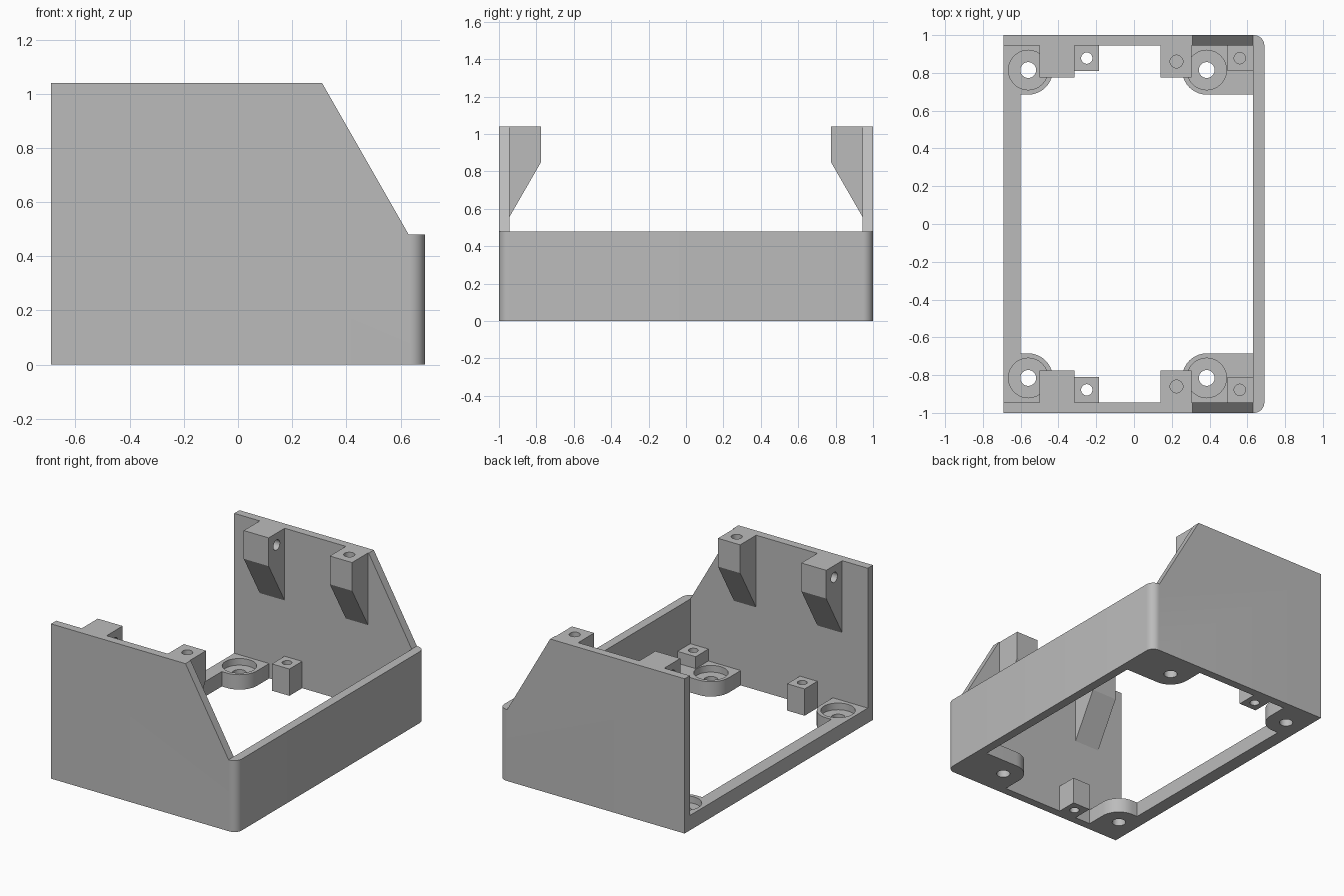
import bpy, bmesh, math

if "Cube" in bpy.data.objects:
    bpy.data.objects.remove(bpy.data.objects["Cube"])

grey = bpy.data.materials.new("plain grey")
grey.diffuse_color = (0.5, 0.5, 0.5, 1)
grey.use_nodes = True
grey.node_tree.nodes["Principled BSDF"].inputs["Base Color"].default_value = grey.diffuse_color


def arc(cx, cy, r, a0, a1, n):
    return [(cx + r * math.cos(math.radians(a0 + (a1 - a0) * i / n)),
             cy + r * math.sin(math.radians(a0 + (a1 - a0) * i / n))) for i in range(n + 1)]


def circle(cx, cy, r):
    return arc(cx, cy, r, 0, 360, 32)[:-1]


def prism(name, pts, axis, lo, hi):
    """Extrude a 2D profile along the given axis from lo to hi."""
    place = {'x': lambda u, v, w: (w, u, v),
             'y': lambda u, v, w: (u, w, v),
             'z': lambda u, v, w: (u, v, w)}[axis]
    bm = bmesh.new()
    a = [bm.verts.new(place(u, v, lo)) for u, v in pts]
    b = [bm.verts.new(place(u, v, hi)) for u, v in pts]
    bm.faces.new(a)
    bm.faces.new(b)
    for i in range(len(pts)):
        j = (i + 1) % len(pts)
        bm.faces.new((a[i], a[j], b[j], b[i]))
    bmesh.ops.recalc_face_normals(bm, faces=bm.faces)
    me = bpy.data.meshes.new(name)
    bm.to_mesh(me)
    bm.free()
    me.materials.append(grey)
    ob = bpy.data.objects.new(name, me)
    bpy.context.collection.objects.link(ob)
    return ob


helpers = []


def combine(op, part):
    part.hide_render = True
    helpers.append(part)
    m = body.modifiers.new(part.name, 'BOOLEAN')
    m.operation, m.solver, m.object = op, 'EXACT', part


def rect(u0, u1, v0, v1):
    return [(u0, v0), (u1, v0), (u1, v1), (u0, v1)]


# Outer block, rounded at the two +x corners
R = 0.055
body = prism("enclosure",
             [(-0.69, -1)] + arc(0.69 - R, -1 + R, R, -90, 0, 8)
             + arc(0.69 - R, 1 - R, R, 0, 90, 8) + [(-0.69, 1)], 'z', 0, 1.04)

# Hollow inside, open bottom and open -x side above a low sill
combine('DIFFERENCE', prism("cavity_cutter",
        [(-0.6, -0.1), (0.63, -0.1), (0.63, 1.2), (-0.8, 1.2), (-0.8, 0.1), (-0.6, 0.1)],
        'y', -0.945, 0.945))
# Sloped side walls down to the low +x wall
combine('DIFFERENCE', prism("slope_cutter",
        [(0.2186, 1.2), (0.63, 0.48), (0.8, 0.48), (0.8, 1.2)], 'y', -1.2, 1.2))

for s in (-1, 1):
    def flip(pts):
        return [(u, s * v) for u, v in pts]

    # Corner mounting pads
    combine('UNION', prism("sill_pad", flip(
            [(-0.65, 0.97), (-0.65, 0.685)] + arc(-0.56, 0.815, 0.13, -90, 0, 10)
            + [(-0.43, 0.97)]), 'z', 0, 0.1))
    combine('UNION', prism("wall_pad", flip(
            [(0.255, 0.97)] + arc(0.385, 0.815, 0.13, 180, 270, 10)
            + [(0.66, 0.685), (0.66, 0.97)]), 'z', 0, 0.1))
    # Short screw posts
    for x0, x1 in ((-0.315, -0.185), (0.495, 0.65)):
        combine('UNION', prism("screw_post", flip(rect(x0, x1, 0.81, 0.97)), 'z', 0, 0.18))
    # Tapered upper brackets
    for x0, x1 in ((-0.5, -0.315), (0.14, 0.305)):
        combine('UNION', prism("bracket", [(s * y, z) for y, z in (
                (0.775, 1.04), (0.775, 0.85), (0.945, 0.555), (0.97, 0.555), (0.97, 1.04))],
                'x', x0, x1))
    # Counterbored pad holes
    for x in (-0.56, 0.385):
        combine('DIFFERENCE', prism("counterbore", circle(x, s * 0.815, 0.105), 'z', 0.055, 0.3))
        combine('DIFFERENCE', prism("pad_hole", circle(x, s * 0.815, 0.042), 'z', -0.1, 0.08))
    # Post holes: one through, one blind
    combine('DIFFERENCE', prism("post_hole", circle(-0.25, s * 0.878, 0.03), 'z', -0.1, 0.3))
    combine('DIFFERENCE', prism("blind_hole", circle(0.56, s * 0.878, 0.03), 'z', 0.06, 0.3))
    # Bracket holes: one vertical, one sideways
    combine('DIFFERENCE', prism("top_hole", circle(0.225, s * 0.86, 0.034), 'z', 0.88, 1.2))
    combine('DIFFERENCE', prism("side_hole", circle(s * 0.86, 0.96, 0.034), 'x', -0.6, -0.25))

# Bake the result and remove the helpers
bpy.context.view_layer.update()
dg = bpy.context.evaluated_depsgraph_get()
mesh = bpy.data.meshes.new_from_object(body.evaluated_get(dg))
body.modifiers.clear()
body.data = mesh
for h in helpers:
    bpy.data.objects.remove(h)
mesh.materials.clear()
mesh.materials.append(grey)
for p in mesh.polygons:
    p.material_index = 0

bpy.ops.object.select_all(action='DESELECT')
body.select_set(True)
bpy.context.view_layer.objects.active = body
bpy.ops.object.shade_smooth_by_angle(angle=math.radians(20))
